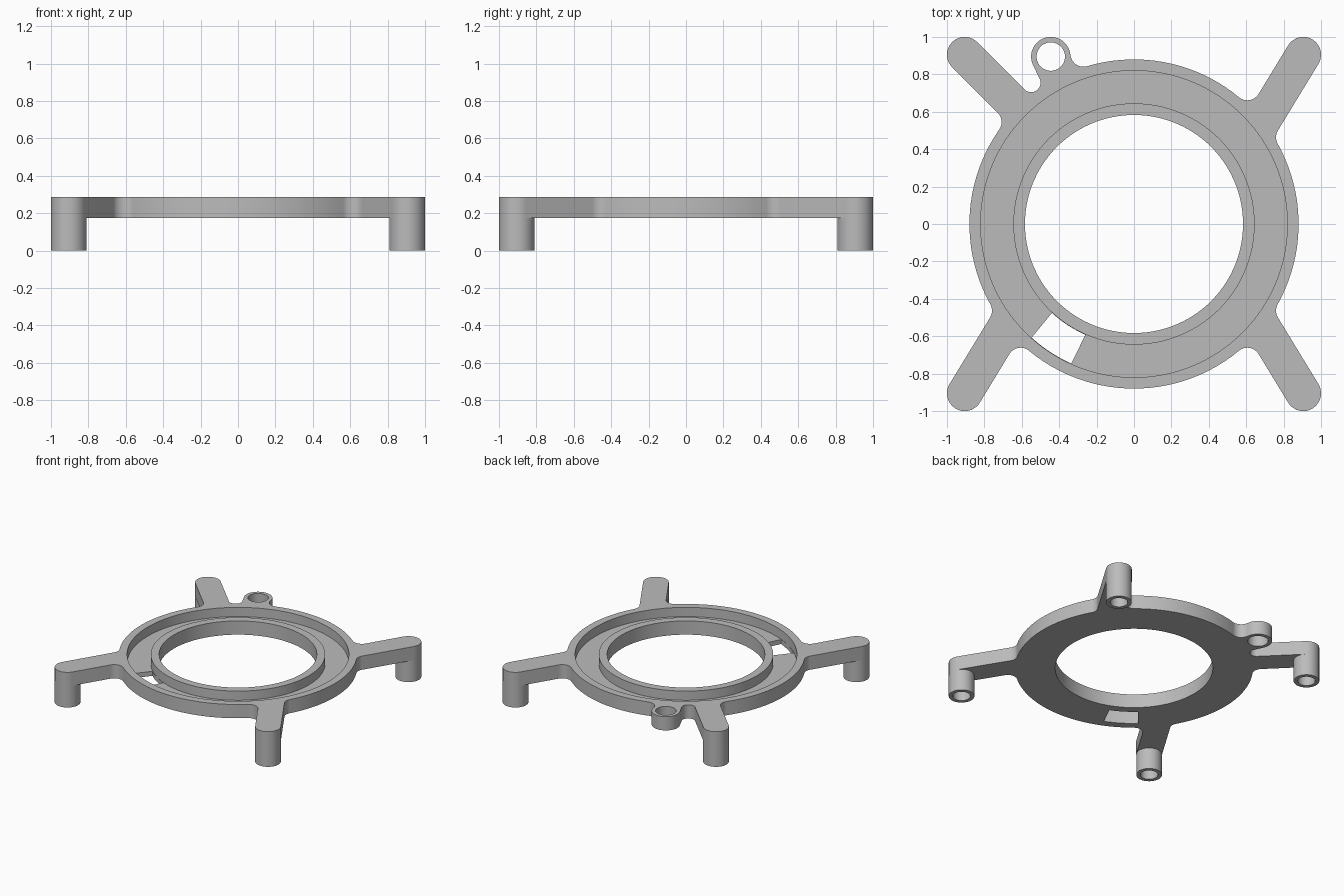
import bpy, bmesh
from math import radians, degrees, atan2, cos, sin, sqrt, pi
from mathutils import Vector

if "Cube" in bpy.data.objects:
    bpy.data.objects.remove(bpy.data.objects["Cube"])

BOTTOM, TOP, FLOOR = 0.175, 0.287, 0.212
RING, LIP_OUT, LIP_IN, BORE = 0.88, 0.82, 0.645, 0.583
ARM, FILLET, TIP = 0.095, 0.07, 0.905

grey = bpy.data.materials.new("mid_grey")
grey.use_nodes = True
grey.diffuse_color = (0.5, 0.5, 0.5, 1)
grey.node_tree.nodes["Principled BSDF"].inputs["Base Color"].default_value = (0.5, 0.5, 0.5, 1)


def arc(centre, r, a0, a1, step=4):
    """Points on an arc, angles in degrees."""
    n = max(2, round(abs(a1 - a0) / step))
    angles = [radians(a0 + (a1 - a0) * i / n) for i in range(n + 1)]
    return [Vector((centre[0] + r * cos(a), centre[1] + r * sin(a))) for a in angles]


def heading(v):
    return degrees(atan2(v[1], v[0]))


def finish(name, bm):
    bmesh.ops.recalc_face_normals(bm, faces=bm.faces[:])
    mesh = bpy.data.meshes.new(name)
    bm.to_mesh(mesh)
    bm.free()
    mesh.materials.append(grey)
    obj = bpy.data.objects.new(name, mesh)
    bpy.context.collection.objects.link(obj)
    return obj


def prism(name, outline, z0, z1):
    bm = bmesh.new()
    base = bm.faces.new([bm.verts.new((p[0], p[1], z0)) for p in outline])
    top = bmesh.ops.extrude_face_region(bm, geom=[base])["geom"]
    bmesh.ops.translate(bm, vec=(0, 0, z1 - z0),
                        verts=[g for g in top if isinstance(g, bmesh.types.BMVert)])
    return finish(name, bm)


def tube(name, r_in, r_out, z0, z1, centre=(0, 0), sides=128):
    """Closed ring with a rectangular section."""
    bm = bmesh.new()
    section = [(r_in, z0), (r_out, z0), (r_out, z1), (r_in, z1)]
    loops = []
    for i in range(sides):
        a = 2 * pi * i / sides
        loops.append([bm.verts.new((centre[0] + r * cos(a), centre[1] + r * sin(a), z))
                      for r, z in section])
    for i, here in enumerate(loops):
        there = loops[(i + 1) % sides]
        for k in range(4):
            m = (k + 1) % 4
            bm.faces.new((here[k], there[k], there[m], here[m]))
    return finish(name, bm)


def cut(obj, cutter):
    mod = obj.modifiers.new("cut", "BOOLEAN")
    mod.operation, mod.solver, mod.object = "DIFFERENCE", "EXACT", cutter
    bpy.context.view_layer.objects.active = obj
    bpy.ops.object.modifier_apply(modifier=mod.name)
    bpy.data.objects.remove(cutter)


def smooth(obj):
    bpy.ops.object.select_all(action="DESELECT")
    obj.select_set(True)
    bpy.context.view_layer.objects.active = obj
    bpy.ops.object.shade_smooth_by_angle(angle=radians(30))


def root_fillet(tip, axis, side):
    """Arc blending one edge of an arm into the ring; side is +1 left, -1 right."""
    n = Vector((-axis.y, axis.x))
    across = tip.dot(n) + side * (ARM + FILLET)
    along = sqrt((RING + FILLET) ** 2 - across ** 2)
    c = axis * along + n * across
    a_ring, a_arm = heading(-c), heading(-n * side)
    if side > 0:
        return arc(c, FILLET, a_arm, a_arm - (a_arm - a_ring) % 360)
    return arc(c, FILLET, a_ring, a_ring - (a_ring - a_arm) % 360)


def arm_end(tip, axis):
    h = heading(axis)
    return arc(tip, ARM, h - 90, h + 90, 8)


def arm(sx, sy):
    tip, axis = Vector((sx, sy)) * TIP, Vector((sx * 0.52, sy * 0.854)).normalized()
    return root_fillet(tip, axis, -1) + arm_end(tip, axis) + root_fillet(tip, axis, 1)


# Eyelet lug and the neighbouring diagonal arm share a rounded valley
EYE = (-0.445, 0.895)
back_tip, back_axis = Vector((-TIP, TIP)), Vector((-1, 1)).normalized()
lug_and_arm = (arc((-0.27, 0.911), FILLET, -73.5, -174.8)
               + arc(EYE, 0.105, 5, 204)
               + arc((-0.55, 0.755), 0.05, 24, -135)
               + arm_end(back_tip, back_axis)
               + root_fillet(back_tip, back_axis, 1))

# Outline of the whole frame, with ring arcs between the features
features = [arm(1, 1), lug_and_arm, arm(-1, -1), arm(1, -1)]
outline = []
for i, pts in enumerate(features):
    outline += pts
    a0 = heading(pts[-1])
    a1 = heading(features[(i + 1) % len(features)][0])
    outline += arc((0, 0), RING, a0, a0 + (a1 - a0) % 360, 3)[1:-1]

frame = prism("ring_frame", outline, BOTTOM, TOP)

# Bore, eyelet hole, channel and the window through the channel floor
cut(frame, prism("bore_cutter", arc((0, 0), BORE, 0, 360, 3)[:-1], 0, 1))
cut(frame, prism("eyelet_cutter", arc(EYE, 0.076, 0, 360, 8)[:-1], 0, 1))
cut(frame, tube("channel_cutter", LIP_IN, LIP_OUT, FLOOR, 1))
window = arc((0, 0), LIP_OUT - 0.002, 228, 245.8, 3) + arc((0, 0), LIP_IN + 0.002, 246.3, 227.3, 3)
cut(frame, prism("window_cutter", window, 0, FLOOR + 0.03))
smooth(frame)

# Hollow legs under the arm ends
for depth, sy in (("front", -1), ("back", 1)):
    for side, sx in (("right", -1), ("left", 1)):
        smooth(tube(f"{depth}_{side}_leg", 0.065, ARM, 0, BOTTOM, (sx * TIP, sy * TIP), 48))
